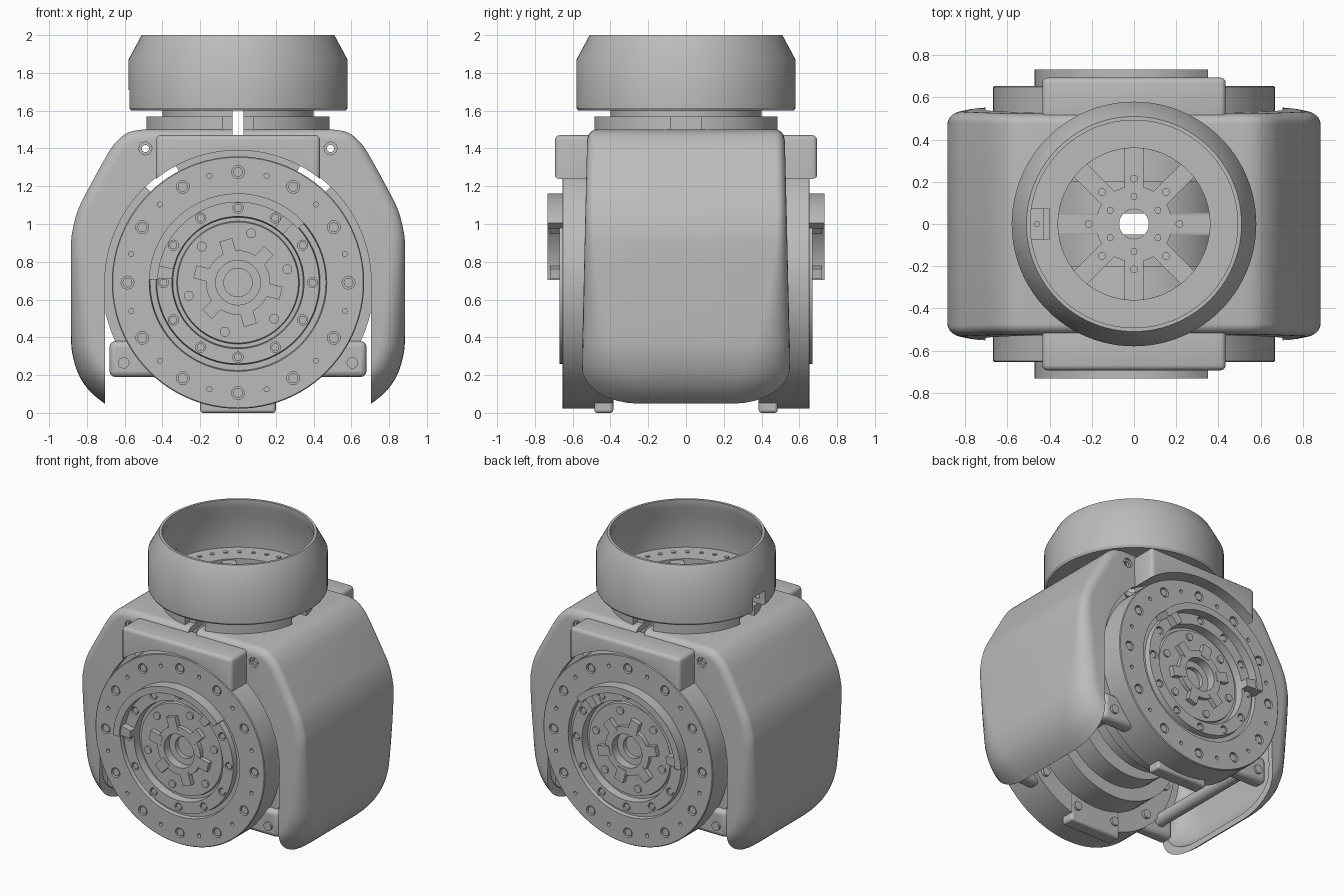
import bpy, bmesh, math
from mathutils import Vector, Matrix

if "Cube" in bpy.data.objects:
    bpy.data.objects.remove(bpy.data.objects["Cube"])

grey = bpy.data.materials.new("machined_grey")
grey.use_nodes = True
COLOUR = (0.5, 0.5, 0.5, 1)
grey.diffuse_color = COLOUR
grey.node_tree.nodes["Principled BSDF"].inputs["Base Color"].default_value = COLOUR

AXIS = 0.69                      # height of the horizontal joint axis
TAU = math.tau


def finish(name, bm, bevel=0):
    bmesh.ops.recalc_face_normals(bm, faces=bm.faces)
    me = bpy.data.meshes.new(name)
    bm.to_mesh(me)
    bm.free()
    me.materials.append(grey)
    ob = bpy.data.objects.new(name, me)
    bpy.context.collection.objects.link(ob)
    if bevel:
        m = ob.modifiers.new("bevel", "BEVEL")
        m.width, m.segments, m.limit_method = bevel, 3, "ANGLE"
    return ob


def smooth(ob):
    bpy.ops.object.select_all(action="DESELECT")
    ob.select_set(True)
    bpy.context.view_layer.objects.active = ob
    bpy.ops.object.shade_smooth_by_angle(angle=math.radians(32))
    return ob


def cut(ob, *cutters):
    bpy.context.view_layer.objects.active = ob
    for c in cutters:
        m = ob.modifiers.new("cut", "BOOLEAN")
        m.operation, m.solver, m.object = "DIFFERENCE", "EXACT", c
        bpy.ops.object.modifier_apply(modifier=m.name)
        bpy.data.objects.remove(c)
    return ob


def add_box(bm, x, y, z, turn=None):
    size = [b - a for a, b in (x, y, z)]
    mid = [(a + b) / 2 for a, b in (x, y, z)]
    mat = Matrix.Translation(mid) @ Matrix.Diagonal((*size, 1))
    bmesh.ops.create_cube(bm, size=1, matrix=(turn @ mat) if turn else mat)


def box(name, x, y, z, bevel=0):
    bm = bmesh.new()
    add_box(bm, x, y, z)
    return finish(name, bm, bevel)


def add_rod(bm, x, z, r, y0, y1, seg=20):
    mat = Matrix.Translation((x, (y0 + y1) / 2, z)) @ Matrix.Rotation(math.pi / 2, 4, "X")
    bmesh.ops.create_cone(bm, cap_ends=True, segments=seg, radius1=r, radius2=r,
                          depth=abs(y1 - y0), matrix=mat)


def rod(name, x, z, r, y0, y1, seg=20):
    bm = bmesh.new()
    add_rod(bm, x, z, r, y0, y1, seg)
    return finish(name, bm)


def lathe(name, profile, side=0, seg=96, closed=False):
    """Spin (radius, position) about z, or about the joint axis when side is +-1."""
    bm = bmesh.new()
    vs = [bm.verts.new((r, 0, h)) for r, h in profile]
    edges = [bm.edges.new(p) for p in zip(vs, vs[1:])]
    if closed:
        edges.append(bm.edges.new((vs[-1], vs[0])))
    bmesh.ops.spin(bm, geom=vs + edges, cent=(0, 0, 0), axis=(0, 0, 1),
                   angle=TAU, steps=seg, use_duplicate=False)
    bmesh.ops.remove_doubles(bm, verts=bm.verts, dist=1e-4)
    if side:
        for v in bm.verts:
            v.co = (v.co.x, side * v.co.z, AXIS + v.co.y)
    return finish(name, bm)


def add_prism(bm, points, y0, y1):
    f = bm.faces.new([bm.verts.new((x, y0, z)) for x, z in points])
    ext = bmesh.ops.extrude_face_region(bm, geom=[f])["geom"]
    bmesh.ops.translate(bm, vec=(0, y1 - y0, 0), verts=[v for v in ext if isinstance(v, bmesh.types.BMVert)])


def polar(r, deg):
    return r * math.cos(math.radians(deg)), AXIS + r * math.sin(math.radians(deg))


def add_sector(bm, r0, r1, a0, a1, y0, y1):
    n = max(2, int(abs(a1 - a0) / 4))
    angs = [a0 + (a1 - a0) * i / n for i in range(n + 1)]
    add_prism(bm, [polar(r1, a) for a in angs] + [polar(r0, a) for a in reversed(angs)], y0, y1)


# Cover outline from the roof round to the lower lip, rounded by a spline
KNOTS = [Vector(p) for p in ((0.4, 1.5), (0.5, 1.5), (0.58, 1.485), (0.635, 1.445), (0.685, 1.38),
                             (0.79, 1.19), (0.845, 1.08), (0.875, 0.97), (0.885, 0.85), (0.885, 0.42),
                             (0.872, 0.29), (0.835, 0.185), (0.775, 0.105), (0.7, 0.045))]
OUTLINE = []
for i in range(1, len(KNOTS) - 1):
    a, b, c = KNOTS[i - 1:i + 2]
    d = KNOTS[min(i + 2, len(KNOTS) - 1)]
    straight = abs(b.x - c.x) < 1e-4
    for t in (0, 1 / 3, 2 / 3):
        spline = b + t * (c - a) / 2 + t * t * (a - 2.5 * b + 2 * c - d / 2) \
            + t ** 3 * (3 * b - 3 * c + d - a) / 2
        OUTLINE.append(b.lerp(c, t) if straight else spline)
OUTLINE.append(KNOTS[-1])


def cover_solid(name, inset):
    path = [Vector((-p.x, p.y)) for p in reversed(OUTLINE)] + OUTLINE
    n = len(path)
    rows = []
    bm = bmesh.new()
    for i, p in enumerate(path):
        t = (path[min(i + 1, n - 1)] - path[max(i - 1, 0)]).normalized()
        normal = Vector((t.y, -t.x))
        low = min(1, max(0, (1.1 - p.y) / 1.0))   # the edge round grows downwards
        depth, reach = 0.06 + 0.1 * low, 0.05 + 0.26 * low ** 2
        w = 0.556 - 0.022 * p.y - inset
        row = []
        for s in (-1, 1):
            for k in range(9)[::s]:
                a = k / 8 * math.pi / 2
                q = p + normal * (inset + depth * (1 - math.cos(a)))
                row.append(bm.verts.new((q.x, s * (w - reach * (1 - math.sin(a))), q.y)))
        rows.append(row)
    for a, b in zip(rows, rows[1:] + rows[:1]):
        for j in range(len(a) - 1):
            bm.faces.new((a[j], a[j + 1], b[j + 1], b[j]))
    sides = [bm.faces.new([r[j] for r in rows]) for j in (0, -1)]
    bmesh.ops.triangulate(bm, faces=sides)
    return finish(name, bm)


# Pair of hollow side covers
opening = bmesh.new()
add_prism(opening, [polar(0.705, 180 * k / 48) for k in range(49)] + [(-0.705, -0.3), (0.705, -0.3)], -0.8, 0.8)
covers = cover_solid("side_covers", 0)
roof_hole = lathe("roof_hole", [(0, 1.25), (0.36, 1.25), (0.36, 1.6), (0, 1.6)], seg=64)
cut(covers, cover_solid("hollow", 0.035), finish("opening", opening),
    box("split", (-0.03, 0.03), (-1, 1), (1.2, 1.7)), roof_hole)
for x in (-0.49, 0.49):
    cut(covers, rod("screw_hole", x, 1.4, 0.019, -0.9, 0.9),
        *[rod("counterbore", x, 1.4, 0.034, s * 0.508, s * 0.9) for s in (-1, 1)])
smooth(covers)

for s, word in ((-1, "front"), (1, "back")):
    # Drive unit with stepped housing, rim, bolt ring and recessed hub
    drive = lathe(word + "_drive", [
        (0, 0.05), (0.44, 0.05), (0.44, 0.2), (0.53, 0.2), (0.53, 0.39),
        (0.668, 0.39), (0.668, 0.65), (0.663, 0.655), (0.47, 0.655), (0.465, 0.63), (0.435, 0.63),
        (0.43, 0.67), (0.35, 0.67), (0.345, 0.615), (0.325, 0.615), (0.32, 0.635),
        (0.12, 0.635), (0.12, 0.6), (0.075, 0.6), (0.075, 0.57), (0, 0.57)], s)
    holes, bolts = bmesh.new(), bmesh.new()
    for k in range(12):
        for r, off, size, y in ((0.585, 0, 0.034, 0.655), (0.585, 15, 0.013, 0.655),
                                (0.395, 0, 0.027, 0.67)):
            x, z = polar(r, 30 * k + off)
            add_rod(holes, x, z, size, s * (y - 0.025), s * 0.8)
            if off == 0:
                add_rod(bolts, x, z, size * 0.75, s * (y - 0.03), s * (y - 0.006))
        x, z = polar(0.6, 30 * k + 15)
        add_rod(bolts, x, z, 0.03, s * 0.37, s * 0.395)
        if k % 2:
            x, z = polar(0.27, 30 * k - 15)
            add_rod(bolts, x, z, 0.026, s * 0.63, s * 0.648)
    cut(drive, finish("holes", holes))
    smooth(drive)
    smooth(finish(word + "_bolts", bolts))

    # Six-armed hub spider
    spider = bmesh.new()
    add_sector(spider, 0.118, 0.17, 0, 359.9, s * 0.62, s * 0.665)
    for k in range(6):
        turn = Matrix.Translation((0, 0, AXIS)) @ Matrix.Rotation(-math.radians(46 + 60 * k), 4, "Y")
        add_box(spider, (0.14, 0.235), sorted((s * 0.62, s * 0.668)), (-0.035, 0.035), turn)
    finish(word + "_hub_spider", spider)

    # Raised stop arc with end tabs
    arc = bmesh.new()
    add_sector(arc, 0.425, 0.472, 42, 178, s * 0.62, s * 0.733)
    add_sector(arc, 0.35, 0.43, 47, 56, s * 0.65, s * 0.72)
    add_sector(arc, 0.35, 0.43, 168, 177, s * 0.65, s * 0.72)
    smooth(finish(word + "_stop_arc", arc))

    # Backing flange behind the gap around the rim
    flange = bmesh.new()
    for a0, a1 in ((62, 118), (134, 212), (-32, 46)):
        add_sector(flange, 0.6, 0.72, a0, a1, s * 0.4, s * 0.48)
    smooth(finish(word + "_flange", flange))

    # Top cap hugging the rim, lower ears, foot
    cap = box(word + "_cap", (-0.435, 0.435), sorted((s * 0.47, s * 0.694)), (1.1, 1.47), 0.025)
    bpy.context.view_layer.objects.active = cap
    bpy.ops.object.modifier_apply(modifier="bevel")
    smooth(cut(cap, rod("rim_space", 0, AXIS, 0.7, -1, 1, 96)))
    for x in (-1, 1):
        ear = box(word + "_ear", sorted((x * 0.42, x * 0.68)), sorted((s * 0.42, s * 0.52)),
                  (0.19, 0.38), 0.03)
        smooth(ear)
        smooth(rod(word + "_ear_bolt", x * 0.605, 0.265, 0.03, s * 0.5, s * 0.535))
    smooth(box(word + "_foot", (-0.2, 0.2), sorted((s * 0.385, s * 0.485)), (0, 0.2), 0.015))

# Tie rods joining the two drives
for x in (-1, 1):
    smooth(rod("tie_rod", x * 0.57, 0.29, 0.045, -0.45, 0.45))

# Top cup with tapered lip and cable notch
cup = lathe("top_cup", [(0.36, 1.6), (0.57, 1.6), (0.58, 1.615), (0.58, 1.87), (0.51, 2.0),
                        (0.492, 2.0), (0.492, 1.95), (0.535, 1.86), (0.535, 1.64), (0.36, 1.64)],
            closed=True)
cut(cup, box("notch", (-0.7, -0.4), (-0.07, 0.07), (1.5, 1.71)))
smooth(cup)

# Spoked hub inside the cup
smooth(lathe("cup_hub", [(0.07, 1.6), (0.18, 1.6), (0.18, 1.635), (0.07, 1.635)], closed=True))
spokes = bmesh.new()
for k in range(8):
    add_box(spokes, (0.165, 0.38), (-0.045, 0.045), (1.608, 1.632), Matrix.Rotation(TAU * k / 8, 4, "Z"))
finish("cup_spokes", spokes)
pins = bmesh.new()
for n, r, size in ((8, 0.215, 0.018), (6, 0.13, 0.016), (32, 0.46, 0.014)):
    for k in range(n):
        a = TAU * k / n + (TAU / 12 if n == 6 else 0)
        bmesh.ops.create_cone(pins, cap_ends=True, segments=12, radius1=size, radius2=size, depth=0.02,
                              matrix=Matrix.Translation((r * math.cos(a), r * math.sin(a), 1.637)))
smooth(finish("cup_pins", pins))

# Split and slotted mounting ring between the covers and the cup
mount = lathe("mount_ring", [(0.36, 1.47), (0.49, 1.47), (0.49, 1.57), (0.4, 1.57), (0.4, 1.61),
                             (0.36, 1.61)], closed=True)
slots = bmesh.new()
for k in range(4):
    add_box(slots, (0.43, 0.6), (-0.08, 0.08), (1.4, 1.7), Matrix.Rotation(TAU * k / 4, 4, "Z"))
cut(mount, box("mount_split", (-0.03, 0.03), (-1, 1), (1.4, 1.7)), finish("slots", slots))
smooth(mount)
